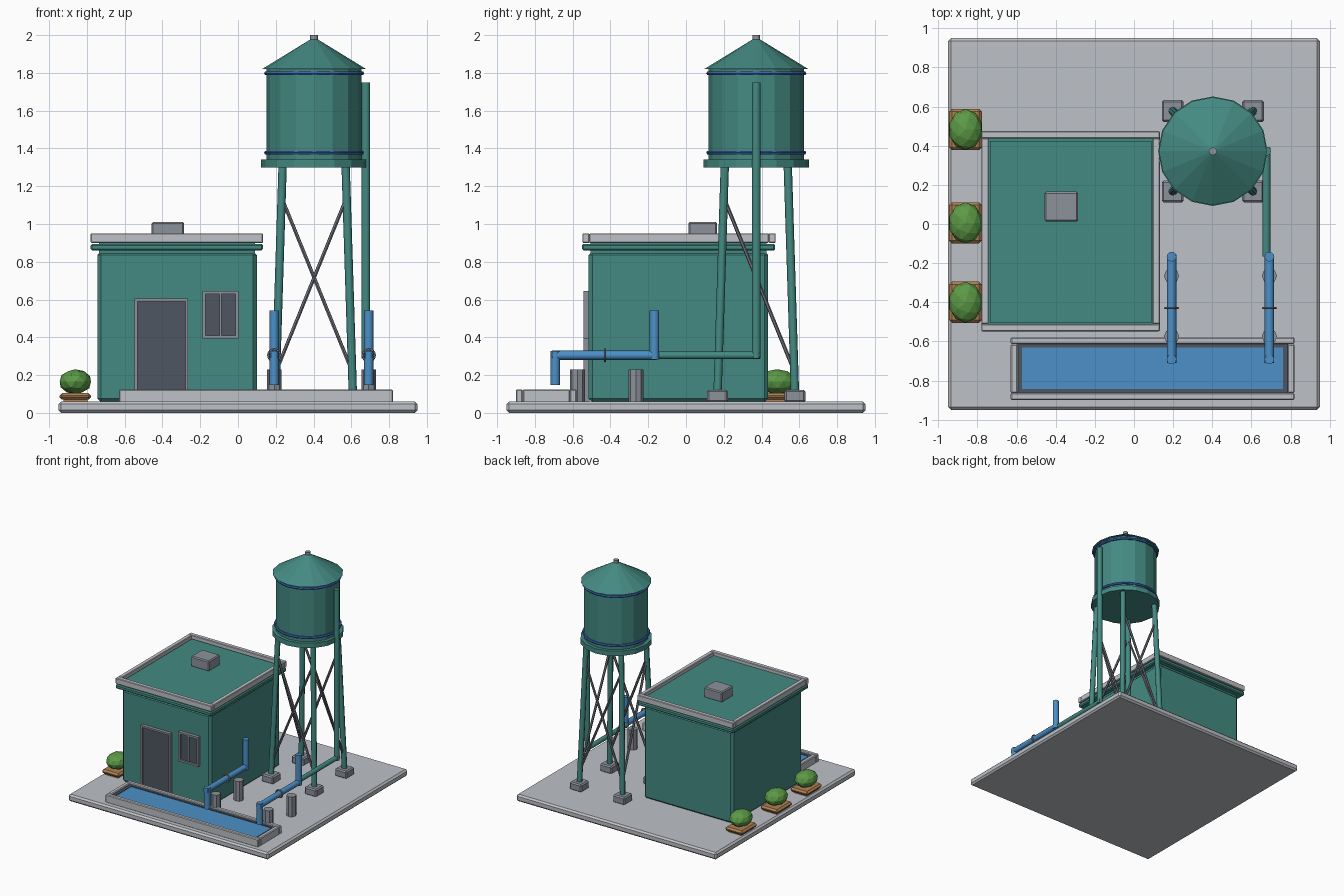
import bpy, bmesh, math
from mathutils import Vector

if "Cube" in bpy.data.objects:
    bpy.data.objects.remove(bpy.data.objects["Cube"])


def colour(name, r, g, b):
    def lin(c):
        c /= 255
        return c / 12.92 if c < 0.04045 else ((c + 0.055) / 1.055) ** 2.4
    m = bpy.data.materials.new(name)
    m.diffuse_color = (lin(r), lin(g), lin(b), 1)
    m.use_nodes = True
    m.node_tree.nodes["Principled BSDF"].inputs["Base Color"].default_value = m.diffuse_color
    return m


TEAL = colour("teal_paint", 68, 138, 130)
CONCRETE = colour("light_concrete", 190, 193, 198)
GREY = colour("mid_grey", 140, 145, 154)
STEEL = colour("brace_steel", 112, 116, 125)
SLATE = colour("dark_slate", 78, 86, 98)
BLUE = colour("pipe_blue", 76, 144, 200)
NAVY = colour("band_blue", 58, 98, 170)
LEAF = colour("leaf_green", 92, 154, 70)
WOOD = colour("planter_wood", 176, 128, 82)


def finish(bm, name, mat, smooth=False):
    me = bpy.data.meshes.new(name)
    bmesh.ops.recalc_face_normals(bm, faces=bm.faces)
    for f in bm.faces:
        f.smooth = smooth
    if smooth:
        for e in bm.edges:
            if len(e.link_faces) == 2 and e.calc_face_angle() > 0.9:
                e.smooth = False
    bm.to_mesh(me)
    bm.free()
    me.materials.append(mat)
    ob = bpy.data.objects.new(name, me)
    bpy.context.collection.objects.link(ob)
    return ob


def box(name, x, y, z, mat, bevel=0.0):
    """Box from (min, max) ranges, with optional chamfer."""
    bm = bmesh.new()
    bmesh.ops.create_cube(bm, size=1)
    for v in bm.verts:
        v.co = [(r[0] + r[1]) / 2 + c * (r[1] - r[0]) for c, r in zip(v.co, (x, y, z))]
    if bevel:
        bmesh.ops.bevel(bm, geom=bm.edges[:], offset=bevel, segments=1, affect='EDGES')
    return finish(bm, name, mat)


def rod(name, a, b, r, mat, sides=12, r2=None, smooth=True):
    """Cylinder or cone from point a to point b."""
    a, b = Vector(a), Vector(b)
    bm = bmesh.new()
    bmesh.ops.create_cone(bm, cap_ends=True, segments=sides, radius1=r,
                          radius2=r if r2 is None else r2, depth=(b - a).length)
    q = Vector((0, 0, 1)).rotation_difference(b - a)
    for v in bm.verts:
        v.co = q @ v.co + (a + b) / 2
    return finish(bm, name, mat, smooth)


def rim(name, x, y, z, w, mat, bevel=0.0, axis='Z'):
    """Rectangular frame; axis is the direction of its opening."""
    if axis == 'Z':
        parts = [((x[0], x[1]), (y[0], y[0] + w), z), ((x[0], x[1]), (y[1] - w, y[1]), z),
                 ((x[0], x[0] + w), (y[0] + w, y[1] - w), z), ((x[1] - w, x[1]), (y[0] + w, y[1] - w), z)]
    else:
        parts = [(x, y, (z[0], z[0] + w)), (x, y, (z[1] - w, z[1])),
                 ((x[0], x[0] + w), y, (z[0] + w, z[1] - w)), ((x[1] - w, x[1]), y, (z[0] + w, z[1] - w))]
    for i, p in enumerate(parts):
        box(f"{name}_{i + 1}", *p, mat, bevel)


def ring(name, c, r, t, mat, sides, axis='Z'):
    bpy.ops.mesh.primitive_torus_add(
        location=c, major_radius=r, minor_radius=t, major_segments=sides, minor_segments=6,
        rotation=(math.pi / 2 if axis == 'Y' else 0, 0, 0))
    ob = bpy.context.object
    ob.name = name
    ob.data.materials.append(mat)


# Ground slab
box("ground_slab", (-0.95, 0.95), (-0.95, 0.95), (0, 0.06), CONCRETE, 0.014)

# Pump house
box("house_walls", (-0.745, 0.1), (-0.515, 0.435), (0.055, 0.855), TEAL, 0.02)
box("roof_core", (-0.735, 0.09), (-0.505, 0.425), (0.83, 0.925), TEAL)
box("cornice", (-0.78, 0.132), (-0.55, 0.472), (0.86, 0.895), TEAL, 0.008)
rim("parapet", (-0.78, 0.132), (-0.548, 0.475), (0.9, 0.95), 0.037, CONCRETE, 0.004)
box("roof_vent", (-0.457, -0.285), (0.012, 0.165), (0.92, 1.01), GREY, 0.008)

# Door and window
box("door", (-0.54, -0.27), (-0.53, -0.51), (0.06, 0.595), SLATE)
rim("door_frame", (-0.548, -0.264), (-0.543, -0.51), (0.06, 0.605), 0.015, GREY, 0, 'Y')
box("window_pane", (-0.18, -0.005), (-0.53, -0.51), (0.4, 0.64), SLATE)
rim("window_frame", (-0.188, 0.002), (-0.543, -0.51), (0.393, 0.645), 0.016, GREY, 0, 'Y')
box("window_mullion", (-0.098, -0.088), (-0.538, -0.51), (0.4, 0.64), GREY)

# Water basin
rim("basin_wall", (-0.63, 0.82), (-0.9, -0.578), (0.055, 0.125), 0.036, CONCRETE, 0.006)
rim("basin_liner", (-0.596, 0.786), (-0.868, -0.608), (0.055, 0.11), 0.024, SLATE)
box("basin_water", (-0.574, 0.764), (-0.85, -0.626), (0.055, 0.105), BLUE)

# Bushes in planters
for i, y in enumerate((0.483, 0.006, -0.4)):
    box(f"planter_{i + 1}", (-0.945, -0.778), (y - 0.105, y + 0.105), (0.07, 0.105), WOOD, 0.014)
    box(f"planter_base_{i + 1}", (-0.925, -0.798), (y - 0.085, y + 0.085), (0.055, 0.08), WOOD)
    bm = bmesh.new()
    bmesh.ops.create_icosphere(bm, subdivisions=2, radius=1)
    for v in bm.verts:
        v.co = (-0.861 + 0.087 * v.co.x, y + 0.105 * v.co.y, 0.165 + 0.066 * v.co.z)
    finish(bm, f"bush_{i + 1}", LEAF)

# Water tower tank
CX, CY = 0.403, 0.372
rod("tank_platform", (CX, CY, 1.3), (CX, CY, 1.342), 0.28, TEAL, 16, smooth=False)
rod("tank", (CX, CY, 1.335), (CX, CY, 1.825), 0.252, TEAL, 16, smooth=False)
rod("tank_roof", (CX, CY, 1.82), (CX, CY, 1.982), 0.276, TEAL, 16, 0.012, False)
rod("roof_finial", (CX, CY, 1.96), (CX, CY, 2.0), 0.021, GREY, 8)
for z in (1.378, 1.798):
    ring("tank_band", (CX, CY, z), 0.254, 0.011, NAVY, 24)


# Tower legs, footings and diagonal braces
def leg_point(sx, sy, z):
    k = 0.205 - 0.038 * (z - 0.1) / 1.2
    return (CX + sx * k, CY + sy * k, z)


for sx in (-1, 1):
    for sy in (-1, 1):
        rod("tower_leg", leg_point(sx, sy, 0.1), leg_point(sx, sy, 1.31), 0.022, TEAL, 8)
        fx, fy, _ = leg_point(sx, sy, 0.1)
        box("leg_footing", (fx - 0.056, fx + 0.056), (fy - 0.056, fy + 0.056), (0.055, 0.122), GREY, 0.01)
for s in (-1, 1):
    for d in (-1, 1):
        rod("cross_brace", leg_point(-d, s, 1.14), leg_point(d, s, 0.22), 0.01, STEEL, 6)
    rod("side_brace", leg_point(s, -1, 1.14), leg_point(s, 1, 0.22), 0.01, STEEL, 6)

# Overflow pipe down from the tank
rod("down_pipe", (0.677, CY, 0.287), (0.677, CY, 1.75), 0.023, TEAL)
rod("feed_pipe", (0.677, CY + 0.02, 0.305), (0.677, -0.165, 0.305), 0.02, TEAL)

# Blue outlet pipes, flanges and supports
for x in (0.192, 0.692):
    rod("pipe_riser", (x, -0.167, 0.282), (x, -0.167, 0.542), 0.025, BLUE)
    rod("pipe_run", (x, -0.155, 0.305), (x, -0.71, 0.305), 0.024, BLUE)
    rod("pipe_spout", (x, -0.692, 0.148), (x, -0.692, 0.328), 0.025, BLUE)
    ring("pipe_flange", (x, -0.43, 0.305), 0.032, 0.006, GREY, 16, 'Y')
    for y in (-0.265, -0.575):
        rod("pipe_support", (x, y, 0.055), (x, y, 0.23), 0.039, GREY, 8, smooth=False)
